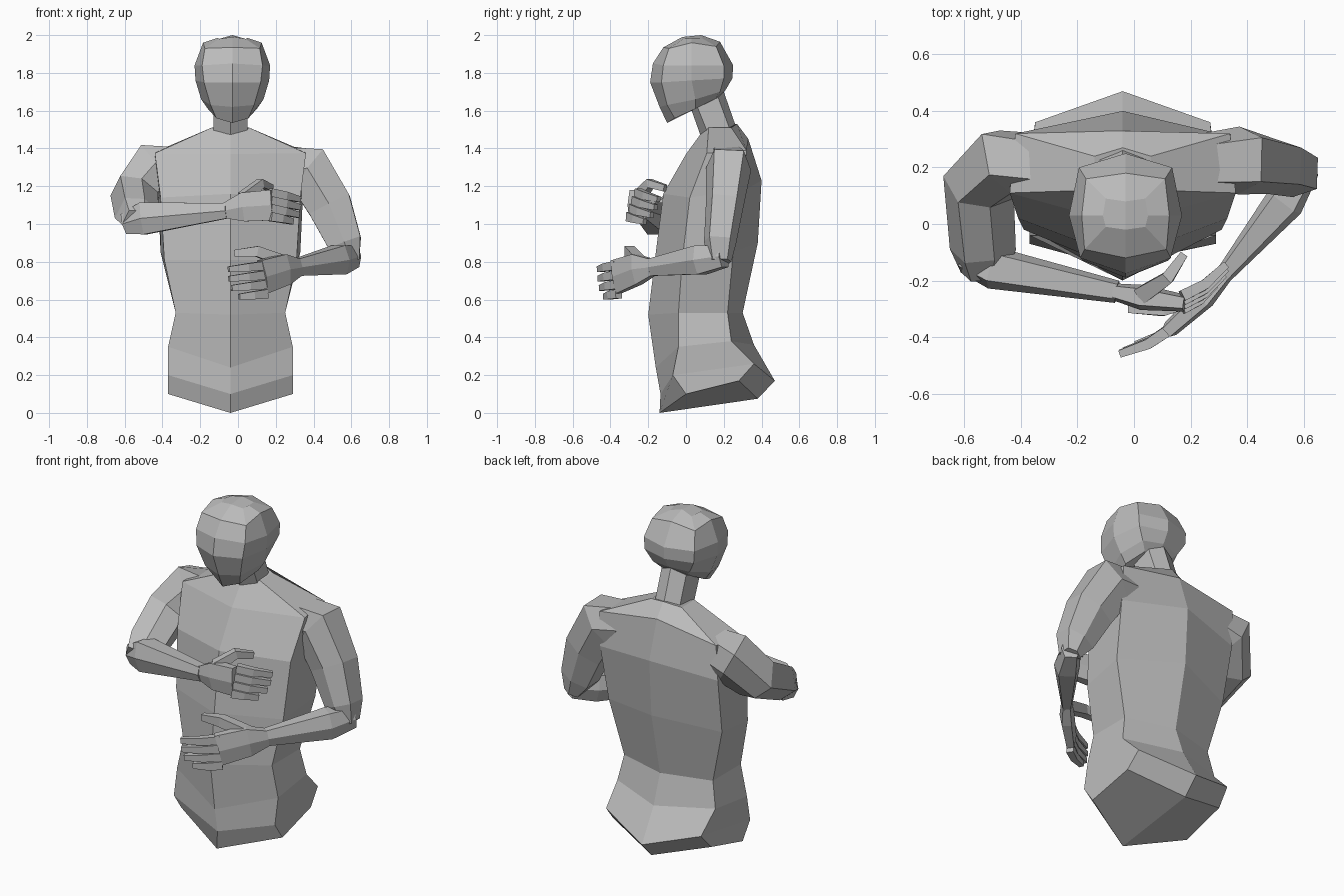
import bpy
import bmesh
from mathutils import Vector

default_cube = bpy.data.objects.get("Cube")
if default_cube:
    bpy.data.objects.remove(default_cube, do_unlink=True)

# One matte clay colour for the whole figure
clay = bpy.data.materials.new("clay grey")
clay.use_nodes = True
clay_colour = (0.5, 0.5, 0.5, 1)
clay.diffuse_color = clay_colour
clay.node_tree.nodes["Principled BSDF"].inputs["Base Color"].default_value = clay_colour


def loft(name, rings):
    """Skin a list of closed rings with flat quads and cap both ends."""
    bm = bmesh.new()
    loops = [[bm.verts.new(point) for point in ring] for ring in rings]
    count = len(loops[0])
    half = count // 2
    for lower, upper in zip(loops, loops[1:]):
        for i in range(count):
            j = (i + 1) % count
            bm.faces.new((lower[i], lower[j], upper[j], upper[i]))
    for loop in (loops[0], loops[-1]):
        bm.faces.new(loop[:half + 1])
        bm.faces.new(loop[half:] + loop[:1])
    bmesh.ops.recalc_face_normals(bm, faces=bm.faces)
    mesh = bpy.data.meshes.new(name)
    bm.to_mesh(mesh)
    bm.free()
    mesh.materials.append(clay)
    part = bpy.data.objects.new(name, mesh)
    bpy.context.collection.objects.link(part)


def symmetric(name, centre_x, half_rings):
    """Loft rings given as half outlines, running from front centre to back centre."""
    rings = []
    for half in half_rings:
        left = [(centre_x + x, y, z) for x, y, z in half]
        right = [(centre_x - x, y, z) for x, y, z in reversed(half[1:-1])]
        rings.append(left + right)
    loft(name, rings)


HEXAGON = [(1, 0), (0.65, 0.9), (-0.65, 0.9), (-1, 0), (-0.65, -0.9), (0.65, -0.9)]
BOX = [(1, 1), (-1, 1), (-1, -1), (1, -1)]


def limb(name, path, hint=(0, 0, 1), outline=HEXAGON):
    """Sweep an outline along (point, half width, half height) stations."""
    points = [Vector(station[0]) for station in path]
    rings = []
    for i, (_, width, height) in enumerate(path):
        ahead = points[min(i + 1, len(points) - 1)]
        behind = points[max(i - 1, 0)]
        tangent = (ahead - behind).normalized()
        side = tangent.cross(Vector(hint)).normalized()
        up = side.cross(tangent)
        rings.append([points[i] + side * a * width + up * b * height for a, b in outline])
    loft(name, rings)


def fingers(name, knuckle, knuckle_step, reach, bend, lengths):
    """Four two-jointed fingers fanned out from the knuckle line."""
    for i, length in enumerate(lengths):
        start = Vector(knuckle) + Vector(knuckle_step) * i
        middle = start + Vector(reach) * length
        tip = middle + Vector(bend) * length
        limb(f"{name}_{i + 1}", [(start, 0.02, 0.024), (middle, 0.018, 0.021),
                                 (tip, 0.013, 0.015)], outline=BOX)


# Torso: front ridge, front corner, back corner and spine of each level
symmetric("torso", -0.04, [
    [(0, -.14, 0), (.33, 0, .1), (.32, .28, .17), (0, .38, .075)],
    [(0, -.135, .1), (.33, -.07, .2), (.31, .36, .26), (0, .47, .17)],
    [(0, -.16, .24), (.33, -.04, .35), (.32, .24, .38), (0, .36, .36)],
    [(0, -.2, .52), (.29, -.04, .53), (.29, .22, .53), (0, .3, .53)],
    [(0, -.165, .81), (.35, -.02, .81), (.37, .25, .85), (0, .38, .9)],
    [(0, -.12, 1.16), (.37, .02, 1.14), (.385, .31, 1.18), (0, .4, 1.23)],
    [(0, 0, 1.37), (.4, .11, 1.375), (.38, .32, 1.39), (0, .33, 1.45)],
    [(0, .08, 1.48), (.1, .12, 1.51), (.1, .24, 1.51), (0, .27, 1.53)],
])

# Neck, leaning forward into the skull
symmetric("neck", -0.04, [
    [(0, .08, 1.46), (.09, .12, 1.47), (.08, .24, 1.48), (0, .27, 1.5)],
    [(0, .03, 1.6), (.09, .06, 1.62), (.08, .17, 1.67), (0, .2, 1.7)],
])

# Head: face ridge, cheek, temple, rear corner and back of each level
symmetric("head", -0.03, [
    [(0, -.1, 1.535), (.085, -.06, 1.56), (.13, .05, 1.61), (.08, .15, 1.66), (0, .18, 1.68)],
    [(0, -.14, 1.62), (.115, -.1, 1.63), (.165, .05, 1.66), (.12, .18, 1.7), (0, .21, 1.71)],
    [(0, -.19, 1.75), (.15, -.13, 1.75), (.195, .03, 1.76), (.16, .2, 1.77), (0, .245, 1.77)],
    [(0, -.175, 1.85), (.16, -.12, 1.84), (.2, .03, 1.84), (.165, .2, 1.84), (0, .25, 1.84)],
    [(0, -.12, 1.935), (.145, -.09, 1.93), (.155, .03, 1.96), (.14, .16, 1.94), (0, .18, 1.965)],
    [(0, -.02, 1.99), (.07, -.01, 1.98), (.08, .03, 1.985), (.07, .09, 1.98), (0, .08, 2)],
])

# Left arm, hanging with the forearm folded across the belly
limb("left_upper_arm", [
    ((.24, .22, 1.295), .1, .13), ((.37, .225, 1.29), .12, .145),
    ((.485, .205, 1.1), .1, .13), ((.565, .18, .9), .085, .1),
    ((.6, .18, .8), .06, .05)], hint=(1, 0, 0.5))
limb("left_forearm", [
    ((.61, .2, .83), .05, .065), ((.535, .08, .81), .07, .085),
    ((.31, -.19, .77), .03, .05)])
limb("left_palm", [
    ((.32, -.18, .77), .03, .05), ((.25, -.26, .76), .04, .09),
    ((.13, -.37, .72), .03, .1)])
limb("left_thumb", [
    ((.25, -.25, .8), .03, .03), ((.1, -.3, .855), .026, .028),
    ((-.02, -.3, .845), .015, .018)], outline=BOX)
fingers("left_finger", (.14, -.365, .78), (.003, .003, -.05),
        (-.09, -.06, -.01), (-.1, -.035, -.01), (1, 1, .95, .75))

# Right arm, raised with the forearm folded across the chest
limb("right_upper_arm", [
    ((-.32, .22, 1.29), .1, .13), ((-.455, .22, 1.285), .12, .145),
    ((-.55, .13, 1.16), .115, .12), ((-.535, -.09, 1.05), .1, .11),
    ((-.53, -.17, 1.01), .07, .08)], hint=(-1, 0, 0.5))
limb("right_forearm", [
    ((-.595, -.12, 1), .055, .06), ((-.5, -.155, 1.03), .075, .095),
    ((-.06, -.24, 1.07), .04, .045)])
limb("right_palm", [
    ((-.07, -.24, 1.07), .03, .045), ((.03, -.26, 1.09), .045, .085),
    ((.18, -.28, 1.1), .03, .09)])
limb("right_thumb", [
    ((.03, -.25, 1.14), .03, .03), ((.12, -.19, 1.215), .022, .023),
    ((.175, -.11, 1.19), .014, .018)], outline=BOX)
fingers("right_finger", (.17, -.255, 1.165), (0, -.015, -.042),
        (.08, .04, -.015), (.075, .07, -.02), (1, 1, .95, .75))
